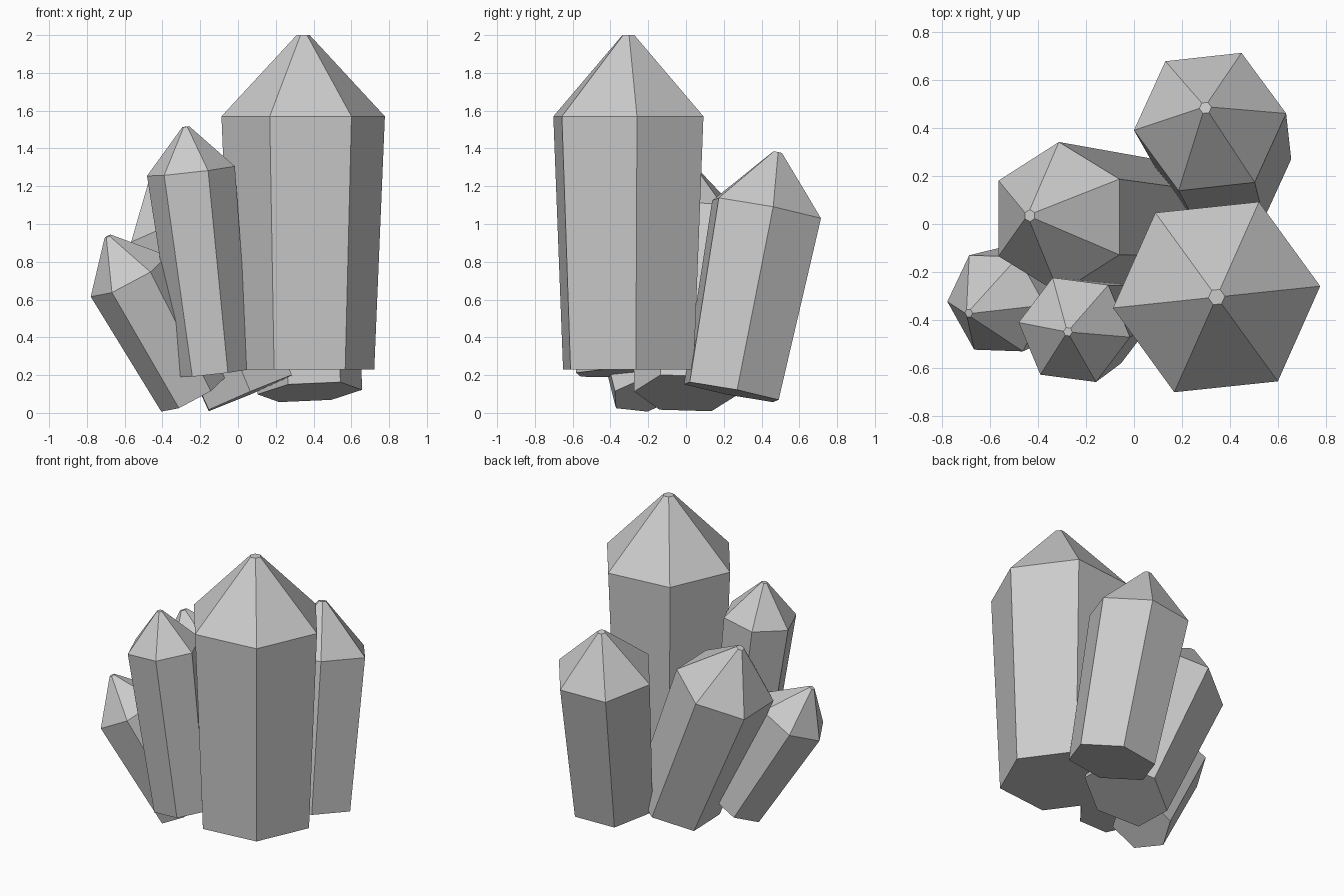
import bpy, bmesh
from math import radians, cos, sin, pi
from mathutils import Vector

if "Cube" in bpy.data.objects:
    bpy.data.objects.remove(bpy.data.objects["Cube"])


def crystal(name, base, tip, shoulder, radius, taper, azimuth):
    """Six-sided leaning prism that widens up to a shoulder, then a blunt point."""
    base, tip = Vector(base), Vector(tip)
    axis = (tip - base).normalized()
    # one corner direction, square to the axis, with the given plan angle
    a = radians(azimuth)
    u = Vector((cos(a), sin(a), 0))
    u.z = -(u.x * axis.x + u.y * axis.y) / axis.z
    u.normalize()
    v = axis.cross(u)

    bm = bmesh.new()
    rings = []
    for t, r in ((0, radius * taper), (shoulder, radius), (1, radius * 0.08)):
        c = base.lerp(tip, t)
        rings.append([bm.verts.new(c + r * (cos(k * pi / 3) * u + sin(k * pi / 3) * v))
                      for k in range(6)])
    for lo, hi in zip(rings, rings[1:]):
        for k in range(6):
            n = (k + 1) % 6
            bm.faces.new((lo[k], lo[n], hi[n], hi[k]))
    bm.faces.new(rings[0][::-1])
    bm.faces.new(rings[-1])
    mesh = bpy.data.meshes.new(name)
    bm.to_mesh(mesh)
    bm.free()
    bpy.context.collection.objects.link(bpy.data.objects.new(name, mesh))


# name, base centre, tip, shoulder fraction, shoulder radius, base taper, corner angle
crystal("main_crystal", (0.345, -0.305, 0.23), (0.345, -0.305, 2.0), 0.757, 0.435, 0.87, 6)
crystal("back_crystal", (0.38, 0.24, 0.11), (0.298, 0.485, 1.38), 0.762, 0.32, 0.87, 6.3)
crystal("middle_crystal", (0.065, 0.0, 0.105), (-0.435, 0.035, 1.295), 0.757, 0.316, 0.87, 90)
crystal("front_crystal", (-0.127, -0.405, 0.21), (-0.276, -0.45, 1.515), 0.82, 0.236, 0.81, -7.5)
crystal("left_crystal", (-0.237, -0.21, 0.097), (-0.69, -0.372, 0.935), 0.748, 0.231, 0.83, 178)
